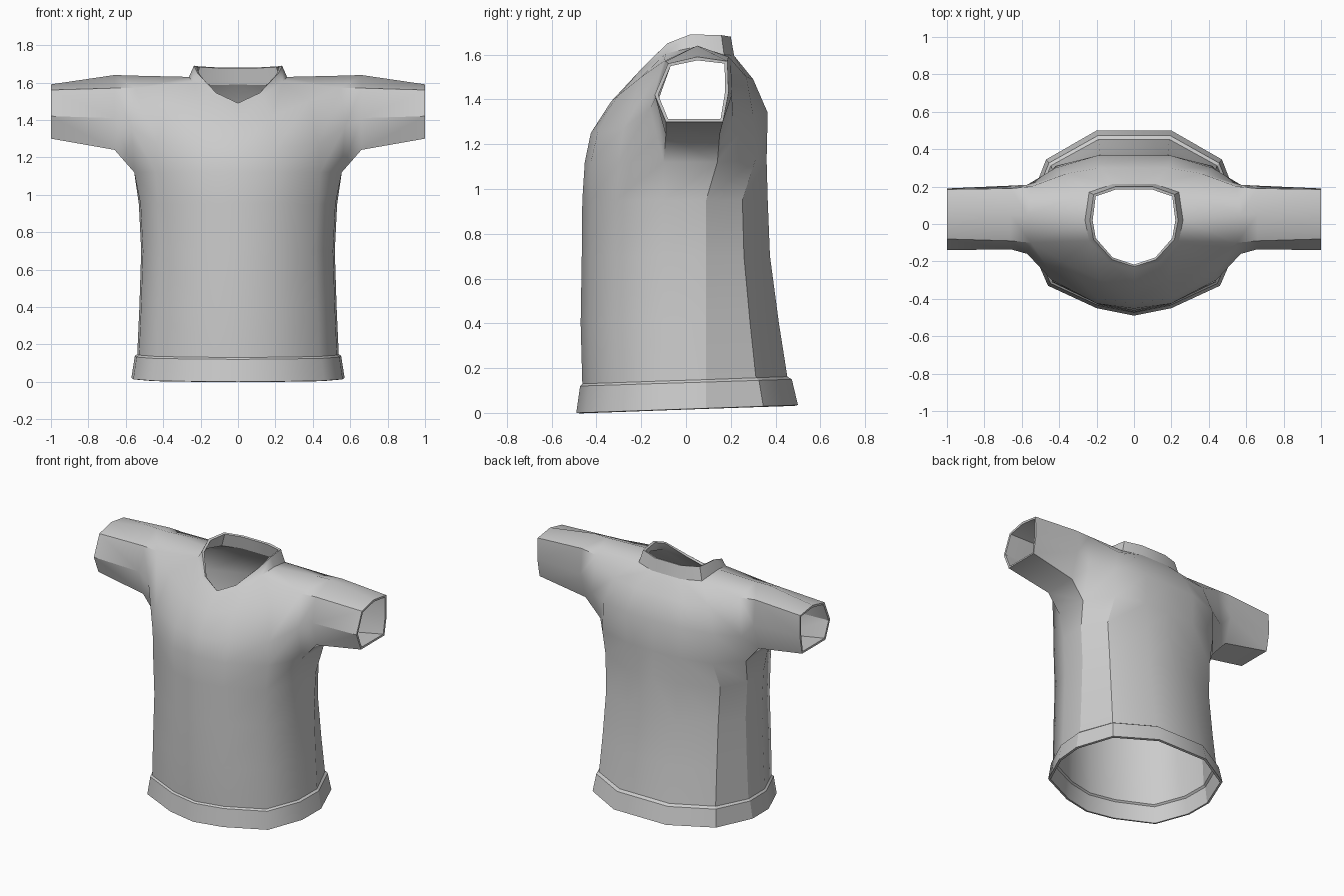
import bpy, bmesh, math

if "Cube" in bpy.data.objects:
    bpy.data.objects.remove(bpy.data.objects["Cube"])

bm = bmesh.new()


def ring(points):
    return [bm.verts.new(p) for p in points]


def strip(a, b, closed=False, skip=()):
    """Bridge two rows of vertices; repeated vertices give triangles."""
    n = len(a)
    for i in range(n if closed else n - 1):
        if i in skip:
            continue
        j = (i + 1) % n
        quad = list(dict.fromkeys((a[i], a[j], b[j], b[i])))
        if len(quad) > 2:
            bm.faces.new(quad)


def sharp(*chain):
    """Keep a hard crease along a chain of vertices."""
    for a, b in zip(chain, chain[1:]):
        e = bm.edges.get((a, b))
        if e:
            e.smooth = False


# Half outline of the hem, from front centre round to back centre
outline = [(0, -.49), (.2, -.45), (.46, -.33), (.56, -.1),
           (.57, .09), (.47, .345), (.2, .5), (0, .5)]

# Torso rings: front height, back height, width, front depth, back depth
torso = []
for zf, zb, sx, yf, yb in [(0, .035, 1, 1, 1),
                           (.12, .15, .968, .965, .945),
                           (.13, .162, .945, .945, .905),
                           (.4, .4, .925, .96, .83),
                           (.7, .7, .908, .95, .75),
                           (.95, .95, .93, .945, .73)]:
    pts = []
    for x, y in outline:
        k = 1 if abs(y) < .2 else (yf if y < 0 else yb)
        pts.append((x * sx, y * k, zf + (zb - zf) * (y + .49) / .99))
    torso.append(ring(pts))

# Armpit row, then chest and shoulder rows that leave the armhole open
armpit = ring([(0, -.452, 1.12), (.2, -.425, 1.12), (.44, -.3, 1.12), (.555, -.1, 1.12),
               (.555, .14, 1.12), (.42, .31, 1.13), (.2, .36, 1.13), (0, .36, 1.13)])
chest = ring([(0, -.425, 1.25), (.2, -.395, 1.25), (.43, -.28, 1.27), (.57, -.16, 1.36),
              (.57, .21, 1.32), (.42, .3, 1.33), (.2, .365, 1.34), (0, .365, 1.34)])
yoke = ring([(0, -.335, 1.39), (.18, -.3, 1.42), (.38, -.2, 1.5), (.55, -.1, 1.57),
             (.55, .2, 1.58), (.36, .27, 1.5), (.18, .3, 1.49), (0, .3, 1.49)])
torso.append(armpit)
for a, b in zip(torso, torso[1:]):
    strip(a, b)
strip(armpit, chest, skip=(3,))
strip(chest, yoke, skip=(3,))

# Shoulder ridge and neckline
ridge = bm.verts.new((.57, .05, 1.637))
neck = ring([(0, -.245, 1.48), (.13, -.205, 1.53), (.24, -.09, 1.605), (.262, .02, 1.63),
             (.24, .17, 1.6), (.11, .215, 1.595), (0, .215, 1.595)])
strip(yoke[:4] + [ridge] + yoke[4:],
      neck[:3] + [neck[2], neck[3], neck[4]] + neck[4:])

# Collar band, rising towards the back
rim_z = [1.49, 1.545, 1.65, 1.69, 1.687, 1.68, 1.68]
collar = ring([(v.co.x * .9, v.co.y * .93, z) for v, z in zip(neck, rim_z)])
strip(neck, collar)

# Sleeve
armhole = [armpit[3], chest[3], yoke[3], ridge, yoke[4], chest[4], armpit[4]]
mid = ring([(.66, y, z) for y, z in [(-.09, 1.24), (-.135, 1.41), (-.09, 1.57), (.05, 1.64),
                                     (.19, 1.59), (.205, 1.42), (.15, 1.24)]])
cuff = ring([(1, y, z) for y, z in [(-.09, 1.3), (-.14, 1.42), (-.08, 1.56), (.05, 1.59),
                                    (.185, 1.57), (.19, 1.43), (.165, 1.3)]])
strip(armhole, mid, closed=True)
strip(mid, cuff, closed=True)

# Creases: side panels, hem ledge, collar base, sleeve folds
for i in (4, 5):
    sharp(*[r[i] for r in torso])
sharp(*torso[1])
sharp(*torso[2])
sharp(*neck[2:])
for i in (0, 1, 2, 6):
    sharp(mid[i], cuff[i])

# Make normals face outwards
bmesh.ops.recalc_face_normals(bm, faces=bm.faces)
front = next(f for f in bm.faces if torso[0][0] in f.verts)
if front.normal.y > 0:
    bmesh.ops.reverse_faces(bm, faces=bm.faces)

mesh = bpy.data.meshes.new("shirt")
bm.to_mesh(mesh)
bm.free()
shirt = bpy.data.objects.new("shirt", mesh)
bpy.context.collection.objects.link(shirt)

cloth = bpy.data.materials.new("grey cloth")
cloth.diffuse_color = (.6, .6, .6, 1)
cloth.use_nodes = True
cloth.node_tree.nodes["Principled BSDF"].inputs["Base Color"].default_value = cloth.diffuse_color
mesh.materials.append(cloth)

# Mirror the half and give the cloth thickness
mirror = shirt.modifiers.new("mirror", 'MIRROR')
mirror.use_clip = True
shell = shirt.modifiers.new("thickness", 'SOLIDIFY')
shell.thickness = .016
shell.offset = -1
bpy.context.view_layer.objects.active = shirt
shirt.select_set(True)
for name in ("mirror", "thickness"):
    bpy.ops.object.modifier_apply(modifier=name)
bpy.ops.object.shade_smooth_by_angle(angle=math.radians(43), keep_sharp_edges=True)
